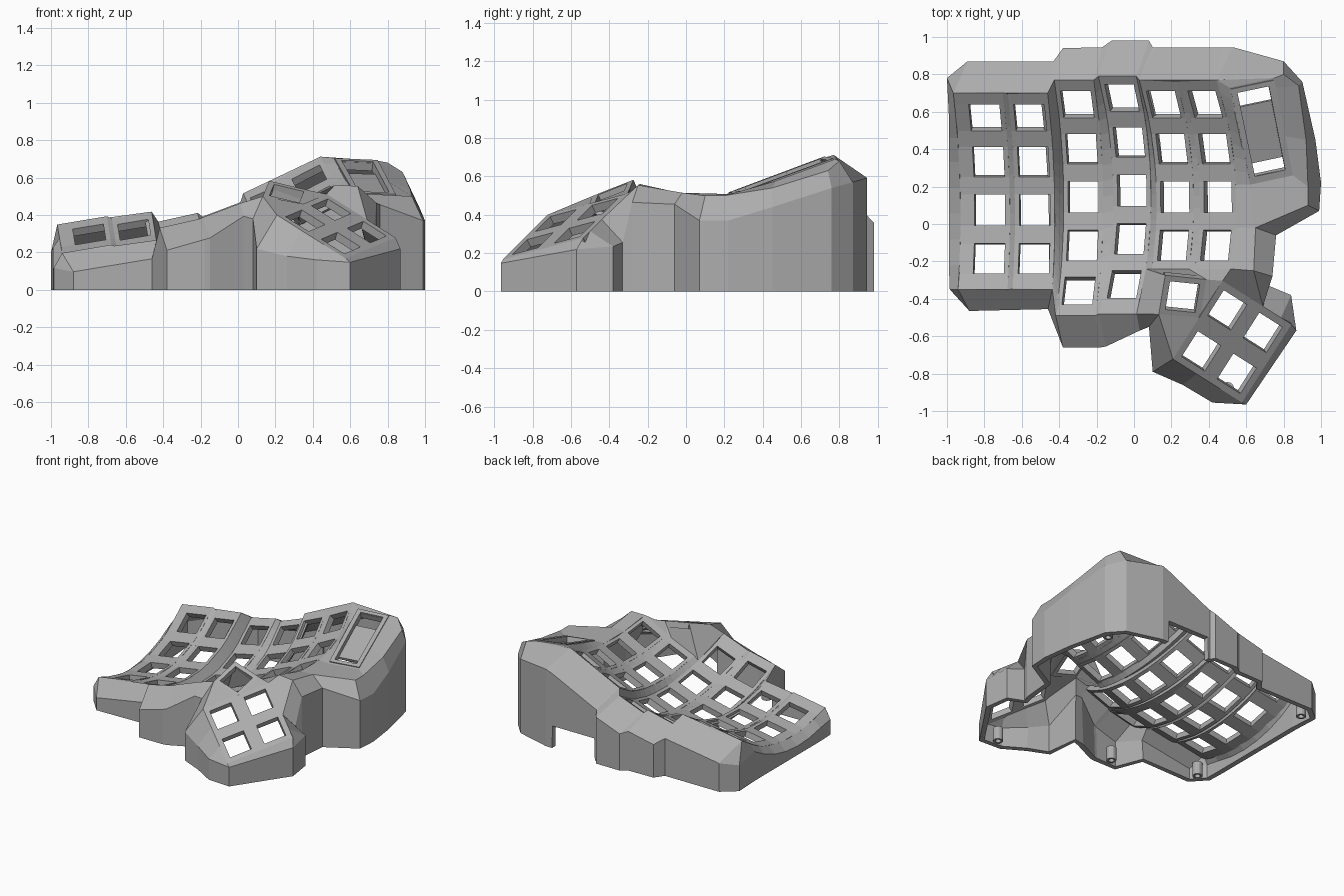
import bpy, bmesh
from math import asin, sin, cos, radians
from mathutils import Vector as V

if "Cube" in bpy.data.objects:
    bpy.data.objects.remove(bpy.data.objects["Cube"])

grey = bpy.data.materials.new("matte_grey")
grey.use_nodes = True
grey.diffuse_color = (.42, .42, .42, 1)
grey.node_tree.nodes["Principled BSDF"].inputs["Base Color"].default_value = (.42, .42, .42, 1)


def build(name, faces, thickness, face_up=True):
    """Make a sheet from polygons and thicken it inwards."""
    bm = bmesh.new()
    for face in faces:
        bm.faces.new([bm.verts.new(p) for p in face])
    bmesh.ops.remove_doubles(bm, verts=bm.verts, dist=.0005)
    bm.normal_update()
    if face_up:
        for f in bm.faces:
            if f.normal.z < 0:
                f.normal_flip()
    mesh = bpy.data.meshes.new(name)
    bm.to_mesh(mesh)
    bm.free()
    mesh.materials.append(grey)
    obj = bpy.data.objects.new(name, mesh)
    bpy.context.collection.objects.link(obj)
    mod = obj.modifiers.new("thickness", 'SOLIDIFY')
    mod.thickness = thickness
    mod.offset = -1


def sheet(point, us, vs, is_hole):
    """Grid of quads over point(u, v), leaving out the hole cells."""
    return [[point(us[i], vs[j]), point(us[i + 1], vs[j]),
             point(us[i + 1], vs[j + 1]), point(us[i], vs[j + 1])]
            for i in range(len(us) - 1) for j in range(len(vs) - 1) if not is_hole(i, j)]


def loft(a, b):
    return [[a[i], a[i + 1], b[i + 1], b[i]] for i in range(len(a) - 1)]


def odd_cells(i, j):
    return i % 2 == 1 and j % 2 == 1


HOLE = .083   # half of a key opening
HALF = .108   # half of a key plate in the columns
TOP = .56     # angle past which the columns run straight to the back rim

# Curved key columns: x, y and z of the lowest point, tent angle, back y, front y, rows
columns = [
    (-.77, .04, .145, .165, .70, -.35, 4),
    (-.53, .04, .17, .165, .70, -.35, 4),
    (-.27, .11, .16, .22, .77, -.49, 5),
    (-.01, .145, .22, .36, .79, -.48, 5),
    (.22, .11, .345, .41, .77, -.24, 4),
    (.45, .11, .455, .47, .77, -.24, 4),
]


def on_column(c, u, t):
    x, y, z, tent = columns[c][:4]
    bend, extra = min(t, TOP), max(t - TOP, 0)
    rise = 1 - cos(bend) + extra * sin(bend)
    return V((x + u * cos(tent) - rise * sin(tent), y + sin(bend) + extra * cos(bend),
              z + u * sin(tent) + rise * cos(tent)))


def angle(c, y):
    s = y - columns[c][1]
    return asin(s) if s < sin(TOP) else TOP + (s - sin(TOP)) / cos(TOP)


def at_y(c, u, y):
    return on_column(c, u, angle(c, y))


def edge(c, u, start=None, end=None, n=16):
    t0 = angle(c, columns[c][4] if start is None else start)
    t1 = angle(c, columns[c][5] if end is None else end)
    return [on_column(c, u, t0 + (t1 - t0) * i / n) for i in range(n + 1)]


def back(c, u):
    return at_y(c, u, columns[c][4])


def front(c, u):
    return at_y(c, u, columns[c][5])


LEFT = -.16   # wider margin on the outermost column
deck = []
for c, (x, y, z, tent, yb, yf, rows) in enumerate(columns):
    vs = [angle(c, yb)]
    for r in range(rows):
        t = radians(32 - 15 * r)
        vs += [t + HOLE, t - HOLE]
    vs.append(angle(c, yf))
    us = [LEFT if c == 0 else -HALF, -HOLE, HOLE, HALF]
    deck += sheet(lambda u, v: on_column(c, u, v), us, vs, odd_cells)
    # webs between neighbouring columns
    if c:
        stop = yf if c == 4 else None
        deck += loft(edge(c - 1, HALF, end=stop), edge(c, -HALF))
build("key_deck", deck, .045)

# Thumb cluster: a two by two block and one turned key above it
along, across = V((.52, .82, .22)), V((.745, -.47, -.47))


def thumb(u, v):
    return V((.36, -.68, .37)) + along * u + across * v


def turned(u, v):
    return V((.26, -.39, .515)) + V((.96, -.10, -.23)) * u + V((.15, .91, .36)) * v


LO, HI, FAR, RIM = -.12, .39, .375, .115
us = [LO, -HOLE, HOLE, .267 - HOLE, .267 + HOLE, HI]
vs = [LO, -HOLE, HOLE, .255 - HOLE, .255 + HOLE, FAR]
plate = [-RIM, -HOLE, HOLE, RIM]
thumb_faces = sheet(thumb, us, vs, odd_cells) + sheet(turned, plate, plate, odd_cells)
back_l, back_r = turned(-RIM, RIM), turned(RIM, RIM)
front_l, front_r = turned(-RIM, -RIM), turned(RIM, -RIM)
thumb_faces += [
    [back_r, thumb(HI, LO), thumb(.15, LO), front_r],
    [front_l, front_r, thumb(.15, LO)],
    [front_l, thumb(.15, LO), thumb(LO, LO)],
]
build("thumb_deck", thumb_faces, .045)

# Webs joining the thumb cluster to the key columns
side_front, side_mid = V((.64, -.25, .555)), V((.65, -.02, .515))
joint = [
    [front(4, -HALF), front(4, HALF), back_r, back_l],
    [front(4, HALF), front(5, -HALF), back_r],
    [front(5, -HALF), front(5, HALF), thumb(HI, LO), back_r],
    [front(5, HALF), side_front, thumb(HI, .17), thumb(HI, LO)],
    [at_y(3, HALF, -.24), front(4, -HALF), back_l],
    [at_y(3, HALF, -.24), back_l, front_l, front(3, HALF)],
]
build("thumb_webs", joint, .03)

# Side shoulder with the display frame
p_back_l, p_back_r = V((.51, .73, .70)), V((.75, .78, .69))
p_front_l, p_front_r = V((.62, .21, .505)), V((.85, .26, .50))
rim = [V(p) for p in ((.80, .80, .68), (.88, .74, .63), (.92, .45, .54),
                      (.93, .2, .50), (.93, .1, .50))]


def panel(u, v):
    return p_back_l.lerp(p_back_r, u).lerp(p_front_l.lerp(p_front_r, u), v)


shoulder = sheet(panel, [0, .15, .85, 1], [0, .07, .93, 1], odd_cells)
shoulder += loft(edge(5, HALF, end=.21, n=8), [panel(0, i / 8) for i in range(9)])
shoulder += loft([at_y(5, HALF, y) for y in (.21, -.02, -.24)],
                 [p_front_l, side_mid, side_front])
shoulder += loft([panel(1, v) for v in (0, .1, .6, 1)], rim[:4])
shoulder += [
    [back(5, HALF), p_back_l, p_back_r],
    [back(5, HALF), p_back_r, rim[0]],
    [p_front_l, p_front_r, rim[4], side_mid],
    [p_front_r, rim[3], rim[4]],
]
build("display_shoulder", shoulder, .045)

# Recessed plate between the two display openings, and its raised lip
sink = V((-.01, -.01, -.035))
build("display_floor", [[panel(u, v) + sink for u, v in ((.1, .2), (.9, .2), (.9, .78), (.1, .78))]], .02)
lift = V((0, 0, .008))
build("display_lip", [[p + lift for p in f] for f in
                      sheet(panel, [.02, .15, .85, .98], [.02, .07, .93, .98], odd_cells)], .012)

# Skirt: rim point, outer x and y, drop of the bevel, optional foot height; clockwise
PORT = .17    # height of the cable opening in the back wall
skirt = [
    (back(0, LEFT), -1, .78, .15), (back(0, LEFT), -.89, .87, .13),
    (back(1, HALF), -.43, .87, .13), (back(2, -HALF), -.38, .94, .11),
    (back(2, HALF), -.17, .945, .11), (back(3, -HALF), -.12, .98, .11),
    (back(3, HALF), .08, .98, .11), (back(4, -HALF), .10, .945, .12),
    (back(4, -HALF), .115, .945, .115), (back(4, -HALF), .12, .945, .113, PORT),
    (back(5, HALF), .475, .945, .14, PORT), (back(5, HALF), .48, .945, .138),
    (back(5, HALF), .53, .945, .12), (rim[0], .80, .87, .11),
    (rim[1], .90, .76, .09), (rim[2], .97, .45, .10), (rim[3], 1, .22, .13),
    (rim[4], .99, .07, .13), (side_mid, .76, -.06, .06), (side_front, .74, -.28, .09),
    (thumb(HI, .17), .72, -.33, .12), (thumb(HI, .3), .84, -.38, .08),
    (thumb(HI, FAR), .868, -.57, .06), (thumb(LO, FAR), .60, -.965, .02),
    (thumb(LO, .22), .42, -.955, .08), (thumb(LO, .05), .26, -.86, .14),
    (thumb(LO, LO), .10, -.79, .18), (front_l, .08, -.55, .12),
    (front(3, HALF), .03, -.57, .07), (front(3, -HALF), -.15, -.655, .11),
    (front(2, HALF), -.18, -.66, .11), (front(2, -HALF), -.38, -.66, .12),
    (front(1, HALF), -.46, -.455, .10), (front(0, LEFT), -.88, -.465, .10),
    (front(0, LEFT), -.985, -.35, .08),
]
# the left wall follows the sweep of the outermost column
skirt += [(p, -.99, p.y, .05) for p in edge(0, LEFT, n=8)[-2:0:-1]]
tops, outs, feet = [], [], []
for p, x, y, drop, *foot in skirt + skirt[:1]:
    tops.append(p)
    outs.append(V((x, y, p.z - drop)))
    feet.append(V((x, y, foot[0] if foot else 0)))
bevel = [[a for k, a in enumerate(f) if a not in f[:k]] for f in loft(tops, outs)]
build("outer_skirt", bevel + loft(outs, feet), .04, face_up=False)

# Screw posts inside the corners
for x, y in ((-.9, .74), (-.88, -.36), (-.28, -.58), (.5, -.88), (.84, .72)):
    ring = []
    for k in range(17):
        a = radians(k * 22.5)
        ring.append(V((x + .035 * cos(a), y + .035 * sin(a), 0)))
    build("screw_post", loft(ring, [p + V((0, 0, .1)) for p in ring]), .015, face_up=False)
